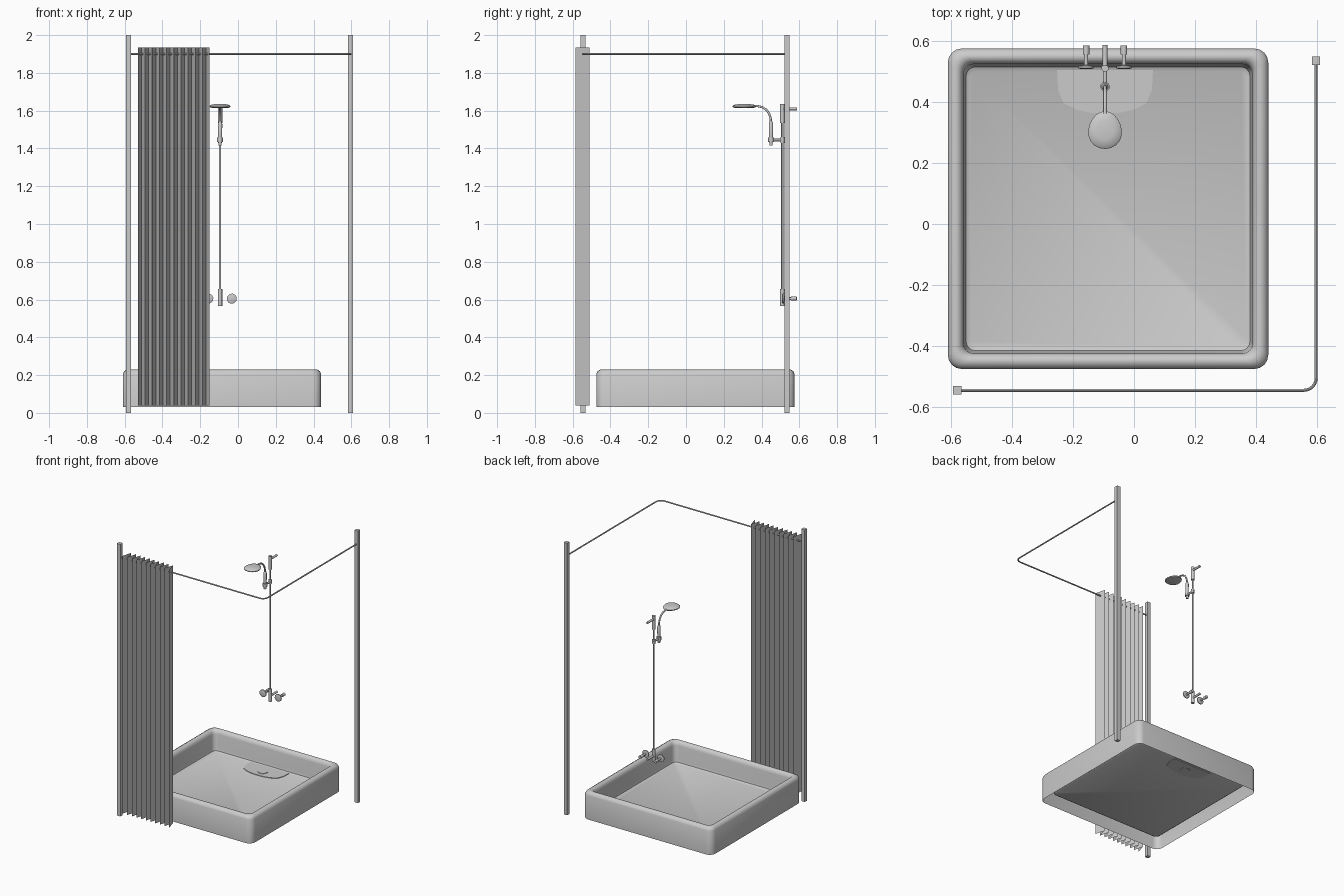
import bpy, bmesh, math
from mathutils import Vector

if "Cube" in bpy.data.objects:
    bpy.data.objects.remove(bpy.data.objects["Cube"])


def add_mesh(name, verts, faces, smooth=None):
    me = bpy.data.meshes.new(name)
    me.from_pydata(verts, [], faces)
    bm = bmesh.new()
    bm.from_mesh(me)
    bmesh.ops.recalc_face_normals(bm, faces=bm.faces)
    bm.to_mesh(me)
    bm.free()
    ob = bpy.data.objects.new(name, me)
    bpy.context.collection.objects.link(ob)
    if smooth:
        bpy.ops.object.select_all(action='DESELECT')
        ob.select_set(True)
        bpy.context.view_layer.objects.active = ob
        bpy.ops.object.shade_smooth_by_angle(angle=math.radians(smooth))
    return ob


def loft(name, loops, cap_start=True, cap_end=True, smooth=40):
    n = len(loops[0])
    verts = [p for loop in loops for p in loop]
    faces = [(i*n + j, i*n + (j+1) % n, (i+1)*n + (j+1) % n, (i+1)*n + j)
             for i in range(len(loops)-1) for j in range(n)]
    if cap_start:
        faces.append(tuple(range(n)))
    if cap_end:
        faces.append(tuple(range((len(loops)-1)*n, len(loops)*n)))
    return add_mesh(name, verts, faces, smooth)


def sweep(name, path, radii, sides=10):
    """Round tube along a path; radii is one number or one per point."""
    pts = [Vector(p) for p in path]
    if not isinstance(radii, (list, tuple)):
        radii = [radii]*len(pts)
    loops, ref = [], None
    for i, p in enumerate(pts):
        a, b = pts[max(i-1, 0)], pts[min(i+1, len(pts)-1)]
        t = (b - a).normalized()
        if ref is None:
            ref = t.orthogonal()
        ref = (ref - t*ref.dot(t)).normalized()
        side = t.cross(ref)
        loops.append([p + radii[i]*(ref*math.cos(k*math.tau/sides) + side*math.sin(k*math.tau/sides))
                      for k in range(sides)])
    return loft(name, loops)


def box(name, x0, x1, y0, y1, z0, z1):
    loops = [[(x0, y0, z), (x1, y0, z), (x1, y1, z), (x0, y1, z)] for z in (z0, z1)]
    return loft(name, loops, smooth=None)


def rounded_square(cx, cy, half, r, z, seg=4):
    pts = []
    for q, (sx, sy) in enumerate(((1, 1), (-1, 1), (-1, -1), (1, -1))):
        for k in range(seg+1):
            a = (q + k/seg)*math.pi/2
            pts.append((cx + sx*(half-r) + r*math.cos(a), cy + sy*(half-r) + r*math.sin(a), z))
    return pts


# Shower tray: open-bottomed shell with rounded rim and sunken floor
profile = [(0, 0.03), (0, 0.205), (0.007, 0.221), (0.022, 0.23), (0.035, 0.228),
           (0.046, 0.218), (0.051, 0.2), (0.056, 0.1), (0.06, 0.083), (0.072, 0.076)]
loft("shower_tray", [rounded_square(-0.085, 0.05, 0.525 - i, 0.045 - i*0.25, z) for i, z in profile],
     cap_start=False)

# Shaped drain area in the tray floor, with its round drain
CX = -0.095
half = [(0.157, 0.505), (0.154, 0.44), (0.135, 0.395), (0.095, 0.375), (0.04, 0.363)]
outline = [(CX - x, y) for x, y in half] + [(CX + x, y) for x, y in reversed(half)]
loft("drain_recess", [[(x, y, z) for x, y in outline] for z in (0.072, 0.08)], smooth=None)
sweep("drain", [(CX, 0.425, 0.07), (CX, 0.425, 0.083)], 0.035, 16)

# Corner posts
box("left_post", -0.594, -0.566, -0.559, -0.531, 0, 2)
box("right_post", 0.583, 0.61, 0.521, 0.549, 0, 2)

# Curtain rail with a rounded corner
R = 0.04
corner = [(0.597 - R + R*math.sin(a), -0.545 + R - R*math.cos(a), 1.9)
          for a in (k*math.pi/12 for k in range(7))]
sweep("curtain_rail", [(-0.58, -0.545, 1.9)] + corner + [(0.597, 0.535, 1.9)], 0.005, 8)

# Pleated curtain, a single zigzag sheet
N = 20
xs = [-0.53 + 0.38*i/N for i in range(N+1)]
cv = [(x, -0.585 if i % 2 == 0 else -0.511, z) for z in (0.04, 1.935) for i, x in enumerate(xs)]
add_mesh("curtain", cv, [(i, i+1, N+2+i, N+1+i) for i in range(N)])

# Riser pipe with its end brackets and wall pegs
sweep("riser_pipe", [(CX, 0.51, 0.6), (CX, 0.51, 1.6)], 0.006)
for name, z0, z1, zp in (("upper", 1.535, 1.635, 1.61), ("lower", 0.565, 0.655, 0.605)):
    sweep(name + "_bracket", [(CX, 0.51, z0), (CX, 0.51, z1)], 0.012)
    sweep(name + "_wall_peg", [(CX, 0.51, zp), (CX, 0.587, zp)], 0.008)

# Pair of taps
for name, s in (("left", -1), ("right", 1)):
    x = CX + s*0.062
    path = [(x, y, 0.605) for y in (0.508, 0.511, 0.518, 0.521, 0.555, 0.556, 0.585)]
    sweep(name + "_tap", path, [0.018, 0.027, 0.027, 0.007, 0.007, 0.011, 0.011])

# Hand shower holder, handle and curved neck
sweep("holder_arm", [(CX, 0.52, 1.445), (CX, 0.435, 1.445)], 0.007)
sweep("slider", [(CX, 0.51, 1.43), (CX, 0.51, 1.46)], 0.011)
sweep("holder_collar", [(CX, 0.45, 1.434), (CX, 0.45, 1.458)], 0.016)
sweep("shower_handle", [(CX, 0.45, z) for z in (1.415, 1.43, 1.44, 1.53, 1.542)],
      [0.009, 0.009, 0.011, 0.012, 0.007])
neck = [(CX, 0.45, 1.53), (CX, 0.448, 1.56), (CX, 0.44, 1.585), (CX, 0.425, 1.605),
        (CX, 0.405, 1.618), (CX, 0.38, 1.624), (CX, 0.345, 1.626)]
sweep("shower_neck", neck, 0.006)

# Oval shower head
loops = []
for s, z in ((0.8, 1.615), (0.97, 1.618), (1, 1.624), (0.85, 1.631), (0.5, 1.635)):
    loops.append([(CX + s*0.055*math.cos(a)*(1 - 0.12*math.sin(a)), 0.308 + s*0.062*math.sin(a), z)
                  for a in (k*math.tau/20 for k in range(20))])
loft("shower_head", loops)
